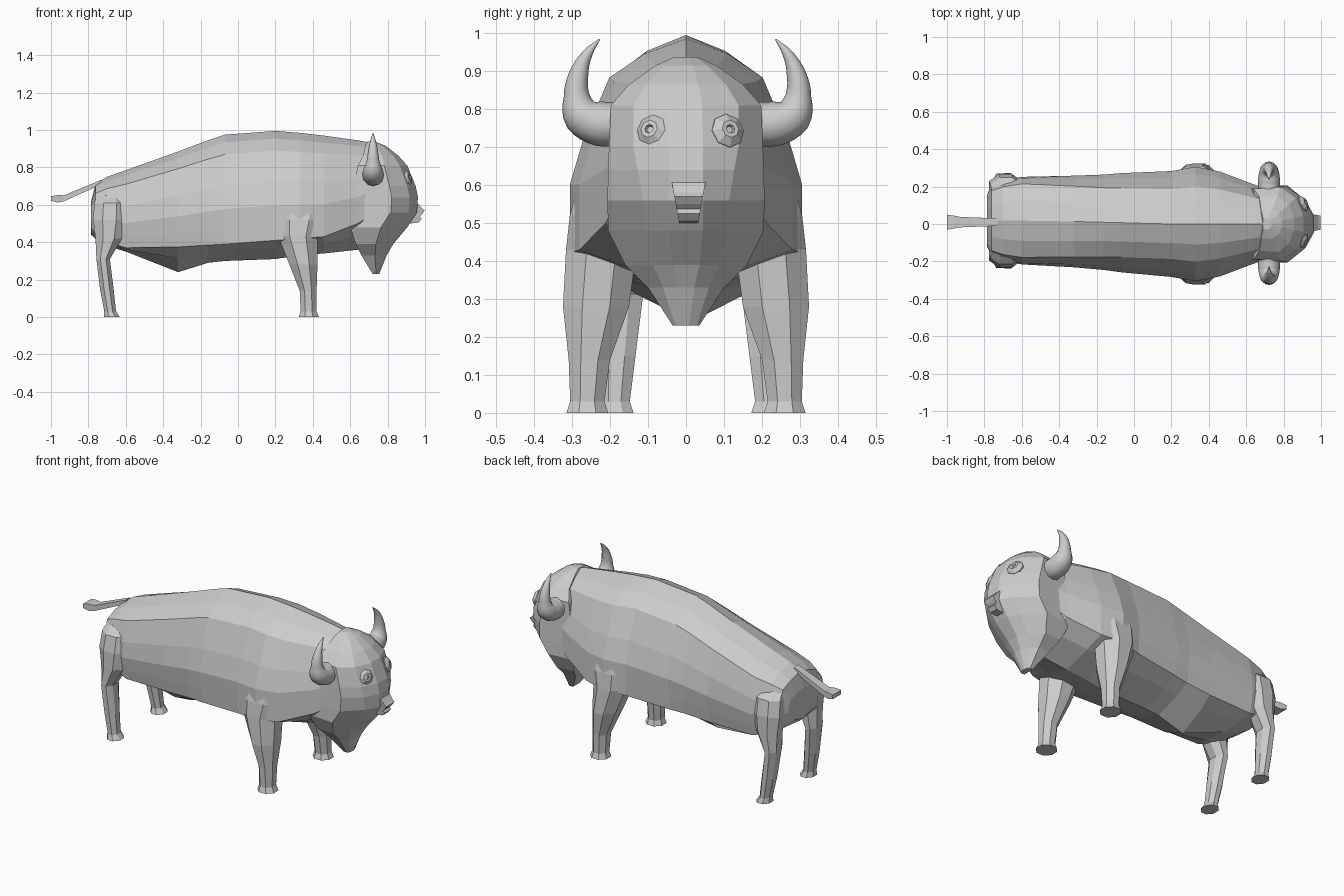
import bpy, bmesh, math
from mathutils import Vector

if "Cube" in bpy.data.objects:
    bpy.data.objects.remove(bpy.data.objects["Cube"])

grey = bpy.data.materials.new("warm_grey_hide")
grey.diffuse_color = (0.6, 0.6, 0.6, 1)
grey.use_nodes = True
grey.node_tree.nodes["Principled BSDF"].inputs["Base Color"].default_value = grey.diffuse_color


def finish(name, mesh):
    ob = bpy.data.objects.new(name, mesh)
    bpy.context.collection.objects.link(ob)
    mesh.materials.clear()
    mesh.materials.append(grey)
    return ob


def loft(name, rings):
    """Skin a list of equal-length closed rings and cap both ends."""
    bm = bmesh.new()
    vs = [[bm.verts.new(p) for p in ring] for ring in rings]
    n = len(rings[0])
    for a, b in zip(vs, vs[1:]):
        for i in range(n):
            j = (i + 1) % n
            bm.faces.new((a[i], a[j], b[j], b[i]))
    bm.faces.new(vs[0])
    bm.faces.new(vs[-1])
    bmesh.ops.recalc_face_normals(bm, faces=bm.faces[:])
    mesh = bpy.data.meshes.new(name)
    bm.to_mesh(mesh)
    bm.free()
    return finish(name, mesh)


# Body: sections along x, each (x, back z, flank z, belly z, half width)
# The back gets broader towards the rump and the flank fuller at the shoulder
def body_ring(x, zt, zl, zb, w):
    d = zt - zl
    shift = .018 * max(0, min(1, (.2 - x) / .7))
    rump = max(0, min(1, (.05 - x) / .6))
    flank = .9 + .1 * max(0, min(1, (x + .2) / .5))
    half = [(0, zt), ((.36 + .1 * rump) * w, zt - .07 * d),
            ((.66 + .18 * rump) * w, zt - .18 * d), ((.88 + .09 * rump) * w, zt - .46 * d),
            (w, zt - .68 * d), ((1 + flank) / 2 * w, zt - .86 * d), (flank * w, zl),
            (.6 * w, zl + .45 * (zb - zl)), (0, zb)]
    full = half + [(-y, z) for y, z in half[-2:0:-1]]
    return [(x, y + shift, z) for y, z in full]


body = loft("body", [body_ring(*r) for r in [
    (-.785, .62, .48, .44, .14), (-.762, .71, .44, .42, .19),
    (-.70, .75, .40, .38, .215), (-.60, .785, .37, .35, .234),
    (-.32, .885, .375, .24, .245), (-.16, .945, .385, .29, .255),
    (-.07, .975, .39, .30, .265), (.2, .995, .41, .31, .283),
    (.33, .985, .42, .33, .306), (.46, .97, .43, .34, .28),
    (.64, .945, .5, .36, .212), (.72, .93, .55, .4, .185)]])


# Head and beard: slices with (z, back x, front x, half width, front corner ratio)
def head_ring(z, xb, xf, w, c):
    k = min(1, (xf - xb) / .3)
    half = [(xf, .22 * w), (xf - .045 * k, c * w), (xf - .14 * k, w), (xb, w * .95)]
    return [(x, y, z) for x, y in half + [(x, -y) for x, y in half[::-1]]]


head = loft("head", [head_ring(*r) for r in [
    (.23, .72, .755, .035, .8), (.33, .66, .795, .10, .6), (.39, .63, .83, .16, .55),
    (.48, .60, .905, .205, .52), (.56, .60, .957, .207, .55), (.64, .60, .962, .205, .62),
    (.70, .62, .95, .203, .68), (.81, .64, .905, .198, .7), (.865, .67, .855, .15, .7),
    (.915, .68, .79, .08, .7), (.938, .69, .735, .03, .7)]])

# Muzzle: side profile narrowing downward
profile = [(.93, .61), (.962, .607), (.985, .58), (.998, .57), (.985, .55),
           (.972, .537), (.982, .525), (.965, .505), (.92, .5)]
loft("muzzle", [[(x, .007 + s * (.025 + .18 * (z - .5)), z) for x, z in profile]
                for s in (-1, 1)])


# Legs: slices with (z, x min, x max, y min, y max)
def leg_ring(z, x0, x1, y0, y1, side, shift):
    cx, cy, rx, ry = (x0 + x1) / 2, (y0 + y1) / 2, (x1 - x0) / 2, (y1 - y0) / 2
    k = 1 / math.cos(math.pi / 8)
    pts = []
    for i in range(8):
        a = math.pi / 8 + i * math.pi / 4
        pts.append((cx + k * rx * math.cos(a),
                    side * (cy + k * ry * math.sin(a)) + shift, z))
    return pts


front_leg = [(.62, .21, .46, .13, .28), (.52, .20, .455, .13, .306),
             (.43, .215, .425, .13, .316),
             (.28, .275, .425, .15, .324), (.14, .33, .42, .2, .309),
             (.03, .335, .42, .215, .305), (0, .325, .433, .205, .315)]
hind_leg = [(.67, -.75, -.62, .09, .165), (.61, -.768, -.60, .11, .232),
            (.52, -.775, -.60, .12, .25), (.42, -.762, -.62, .125, .252),
            (.31, -.757, -.685, .13, .252), (.15, -.738, -.665, .15, .248),
            (.03, -.715, -.652, .165, .245), (0, -.717, -.632, .155, .255)]
legs = []
for side, label in ((1, "left"), (-1, "right")):
    legs.append(loft(f"front_leg_{label}", [leg_ring(*r, side, 0) for r in front_leg]))
    legs.append(loft(f"hind_leg_{label}", [leg_ring(*r, side, .017) for r in hind_leg]))

# Weld head and legs to the body so that no surface is left inside
for part in [head] + legs:
    mod = body.modifiers.new("weld", 'BOOLEAN')
    mod.operation = 'UNION'
    mod.solver = 'EXACT'
    mod.object = part
bpy.context.view_layer.update()
dg = bpy.context.evaluated_depsgraph_get()
welded = bpy.data.meshes.new_from_object(body.evaluated_get(dg))
for part in [body, head] + legs:
    bpy.data.objects.remove(part)
for poly in welded.polygons:
    poly.material_index = 0
finish("body_with_head_and_legs", welded)

# Tail: flat strip with a broader tuft, each (x, z, half width, half thickness)
tail = [(-.73, .722, .02, .012), (-.93, .635, .028, .016),
        (-.965, .632, .035, .02), (-1, .634, .04, .012)]
loft("tail", [[(x, .01 + s * w, z + t * h) for s, t in ((-1, -1), (1, -1), (1, 1), (-1, 1))]
              for x, z, w, h in tail])

# Horns: tapered smooth tubes, each point (y, z, radius)
horn = [(.17, .762, .058), (.232, .762, .059), (.276, .785, .053), (.292, .835, .034),
        (.287, .89, .026), (.264, .945, .014), (.232, .984, .002)]
for side, label in ((1, "left"), (-1, "right")):
    cu = bpy.data.curves.new("horn_path", 'CURVE')
    cu.dimensions = '3D'
    cu.bevel_depth = 1
    cu.bevel_resolution = 4
    cu.resolution_u = 4
    cu.use_fill_caps = True
    sp = cu.splines.new('BEZIER')
    sp.bezier_points.add(len(horn) - 1)
    for p, (y, z, r) in zip(sp.bezier_points, horn):
        p.co = (.722, side * y + .004, z)
        p.radius = r
        p.handle_left_type = p.handle_right_type = 'AUTO'
    tmp = bpy.data.objects.new("horn_path", cu)
    bpy.context.collection.objects.link(tmp)
    bpy.context.view_layer.update()
    dg = bpy.context.evaluated_depsgraph_get()
    mesh = bpy.data.meshes.new_from_object(tmp.evaluated_get(dg))
    bpy.data.objects.remove(tmp)
    for poly in mesh.polygons:
        poly.use_smooth = True
    finish(f"horn_{label}", mesh)

# Eyes: stepped eight-sided discs, each ring (radius, height)
for side, label in ((1, "left"), (-1, "right")):
    normal = Vector((.85, side * .4, .3)).normalized()
    rot = normal.to_track_quat('Z', 'Y')
    centre = Vector((.904, side * .1 + .01, .743))
    rings = [[centre + rot @ Vector((r * math.cos(i * math.pi / 4),
                                     r * math.sin(i * math.pi / 4), h)) for i in range(8)]
             for r, h in ((.047, -.015), (.046, .002), (.024, .018), (.012, .018), (.009, .011))]
    loft(f"eye_{label}", rings)
